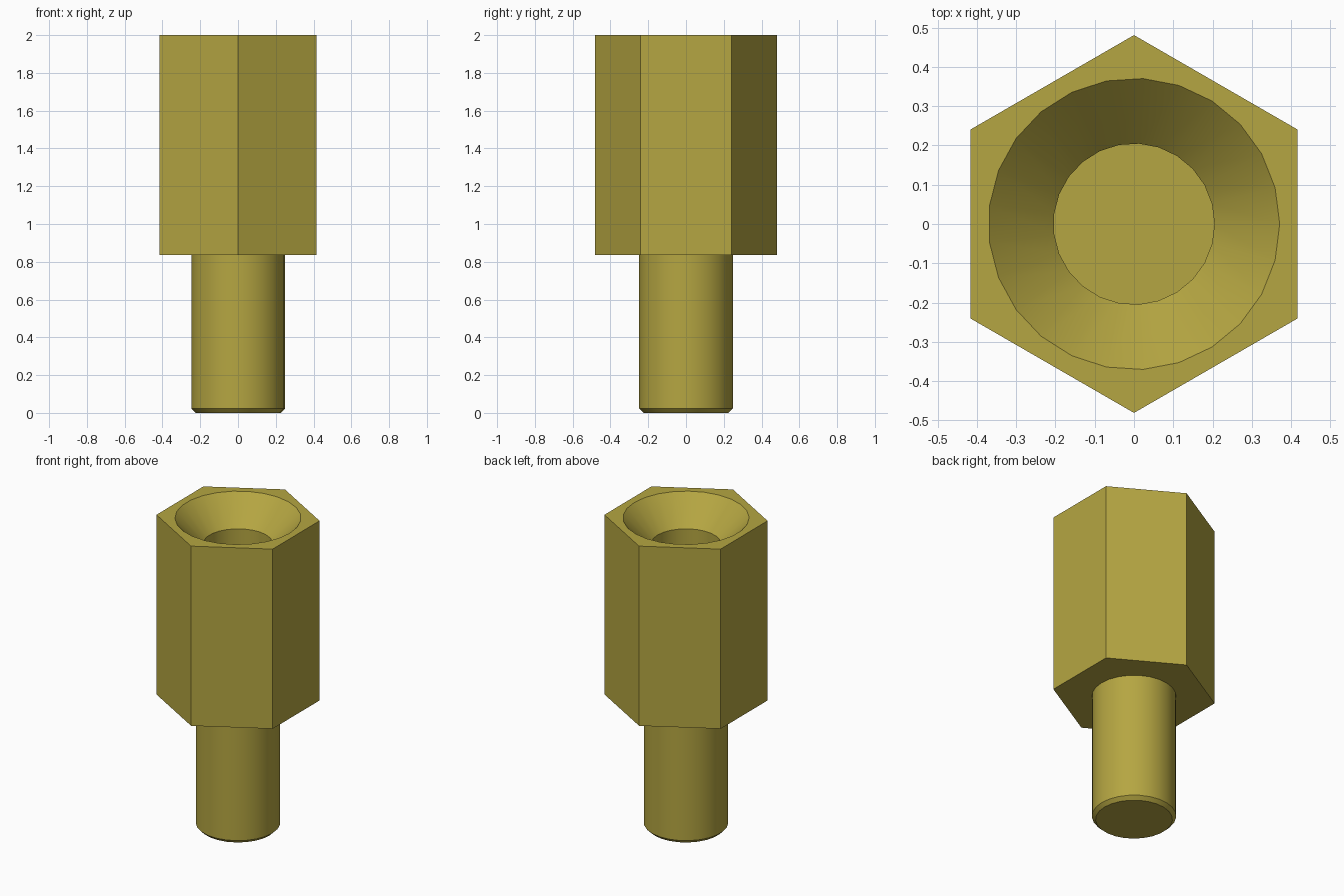
import bpy, bmesh, math

cube = bpy.data.objects.get("Cube")
if cube:
    bpy.data.objects.remove(cube, do_unlink=True)

SIDES = 25            # segments of the round parts
HEX_R = 0.481         # corner radius of the hexagon
SHOULDER = 0.835      # height where the stud meets the hexagon
TOP = 2.0

brass = bpy.data.materials.new("brass")
brass.use_nodes = True
colour = (0.462, 0.381, 0.054, 1.0)
brass.diffuse_color = colour
brass.node_tree.nodes["Principled BSDF"].inputs["Base Color"].default_value = colour


def ring(bm, radius, z, sides=SIDES, start=0.0):
    return [bm.verts.new((radius * math.cos(start + math.tau * i / sides),
                          radius * math.sin(start + math.tau * i / sides), z))
            for i in range(sides)]


def skin(bm, rings):
    """Join successive rings of equal size with quads."""
    for a, b in zip(rings, rings[1:]):
        n = len(a)
        for i in range(n):
            j = (i + 1) % n
            bm.faces.new((a[i], a[j], b[j], b[i]))


def finish(bm, name):
    bmesh.ops.recalc_face_normals(bm, faces=bm.faces)
    mesh = bpy.data.meshes.new(name)
    bm.to_mesh(mesh)
    bm.free()
    mesh.materials.append(brass)
    obj = bpy.data.objects.new(name, mesh)
    bpy.context.collection.objects.link(obj)
    bpy.ops.object.select_all(action='DESELECT')
    obj.select_set(True)
    bpy.context.view_layer.objects.active = obj
    bpy.ops.object.shade_smooth_by_angle(angle=math.radians(30))
    return obj


# Hexagonal body with a countersunk blind bore
bm = bmesh.new()
hexagon = [ring(bm, HEX_R, z, 6, math.pi / 2) for z in (SHOULDER, TOP)]
skin(bm, hexagon)
bm.faces.new(hexagon[0])
bore = [ring(bm, r, z) for r, z in ((0.371, TOP), (0.205, TOP - 0.167), (0.205, 1.1))]
skin(bm, bore)
bm.faces.new(bore[-1])
# Flat top between the hexagon and the countersink
rim = [e for e in bm.edges if all(abs(v.co.z - TOP) < 1e-5 for v in e.verts)]
bmesh.ops.triangle_fill(bm, edges=rim, use_beauty=True, normal=(0, 0, 1))
finish(bm, "hex_body")

# Round stud with a chamfered tip, seated slightly inside the body
bm = bmesh.new()
stud = [ring(bm, r, z) for r, z in ((0.226, 0.0), (0.248, 0.022), (0.248, SHOULDER + 0.02))]
skin(bm, stud)
bm.faces.new(stud[0])
bm.faces.new(stud[-1])
finish(bm, "stud")
